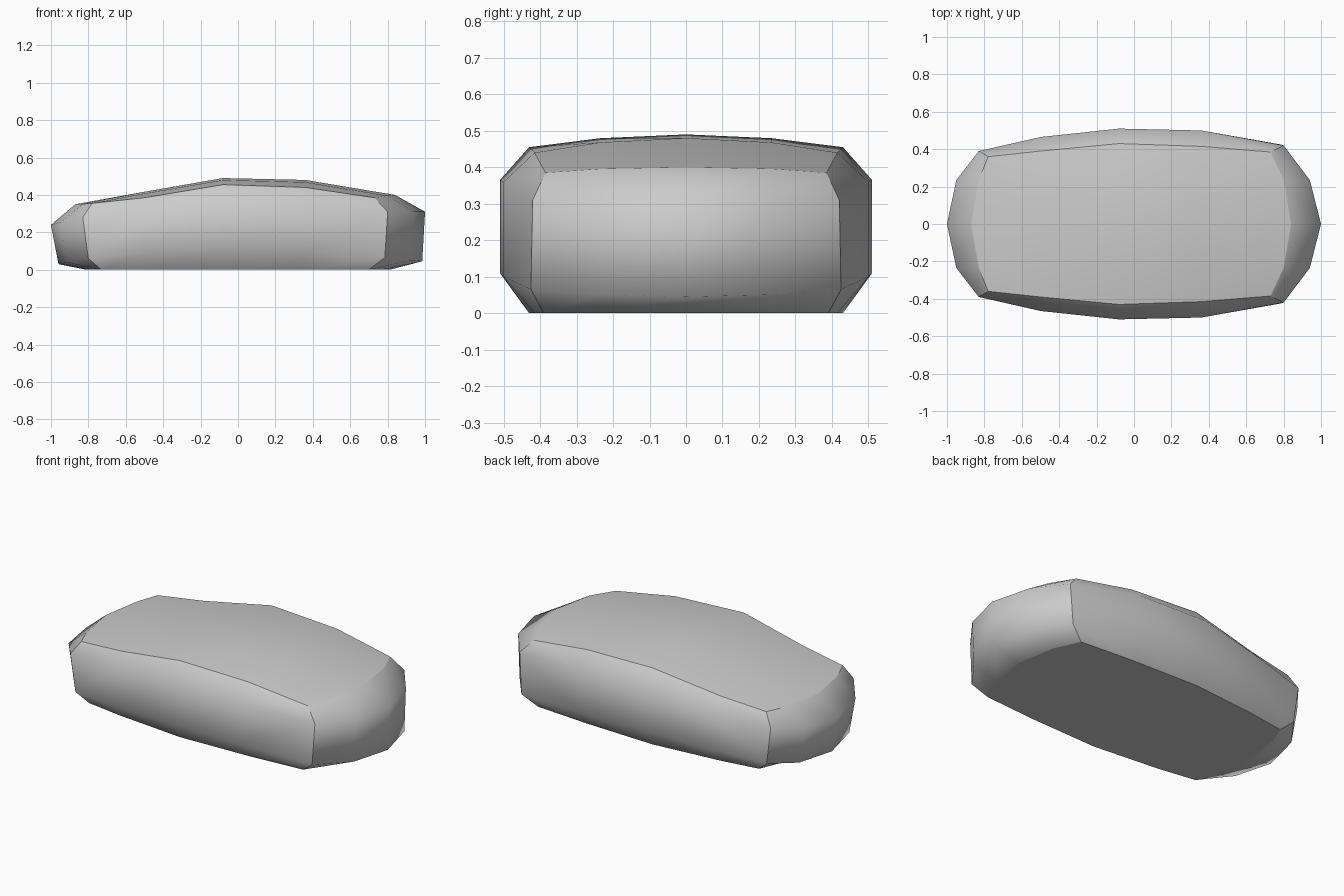
import bpy, bmesh

if "Cube" in bpy.data.objects:
    bpy.data.objects.remove(bpy.data.objects["Cube"])

# Middle stations: x, centre top z, crease top z, upper z, lower z, side width, crease width
MID = [(-0.50, 0.417, 0.385, 0.305, 0.09, 0.465, 0.39),
       (-0.08, 0.490, 0.455, 0.365, 0.11, 0.510, 0.43),
       (0.36, 0.480, 0.440, 0.360, 0.10, 0.500, 0.415)]

# Rounded ends, bottom row to top row: x at centre, x halfway, x at corner,
# corner y, centre z, corner z
LEFT = [(-0.81, -0.78, -0.73, 0.355, 0.00, 0.00),
        (-0.96, -0.91, -0.80, 0.385, 0.03, 0.06),
        (-1.00, -0.95, -0.83, 0.390, 0.24, 0.28),
        (-0.87, -0.83, -0.78, 0.360, 0.35, 0.355)]
RIGHT = [(0.81, 0.77, 0.70, 0.390, 0.00, 0.00),
         (0.985, 0.93, 0.785, 0.425, 0.045, 0.065),
         (1.00, 0.94, 0.80, 0.420, 0.31, 0.31),
         (0.84, 0.80, 0.73, 0.385, 0.40, 0.385)]


def point(i, j, k):
    """Position of shell grid point: i along x, j across y (-2..2), k up."""
    a, s = abs(j), (j > 0) - (j < 0)
    if i in (0, 4):
        x0, x1, x2, w, z0, z2 = (LEFT if i == 0 else RIGHT)[k]
        x = (x0, x1, x2)[a]
    else:
        x, top, crease, up, low, side, inner = MID[i - 1]
        w = inner if k in (0, 3) else side
        z2 = (0, low, up, crease)[k]
        z0 = top if k == 3 else z2
    y = (0, 0.235, w)[a]
    return x, s * y, z0 + (z2 - z0) * (0, 0.3, 1)[a]


# Body shell: six curved panels of a subdivided box
bm = bmesh.new()
verts = {}


def vert(key):
    if key not in verts:
        verts[key] = bm.verts.new(point(*key))
    return verts[key]


panel_of = {}


def panel(index, na, nb, place):
    for a in range(na):
        for b in range(nb):
            corners = [(a, b), (a + 1, b), (a + 1, b + 1), (a, b + 1)]
            f = bm.faces.new([vert(place(*c)) for c in corners])
            f.smooth = True
            panel_of[f] = index


for n, end in enumerate((0, 1)):
    panel(n, 4, 4, lambda a, b: (a, b - 2, 3 * end))           # bottom, top
    panel(2 + n, 4, 3, lambda a, b: (a, 4 * end - 2, b))       # front, back
    panel(4 + n, 4, 3, lambda a, b: (4 * end, a - 2, b))       # ends

# Crisp creases only where panels meet
for e in bm.edges:
    f, g = e.link_faces
    e.smooth = panel_of[f] == panel_of[g]

bmesh.ops.recalc_face_normals(bm, faces=bm.faces)
mesh = bpy.data.meshes.new("body")
bm.to_mesh(mesh)
bm.free()
body = bpy.data.objects.new("body", mesh)
bpy.context.collection.objects.link(body)
